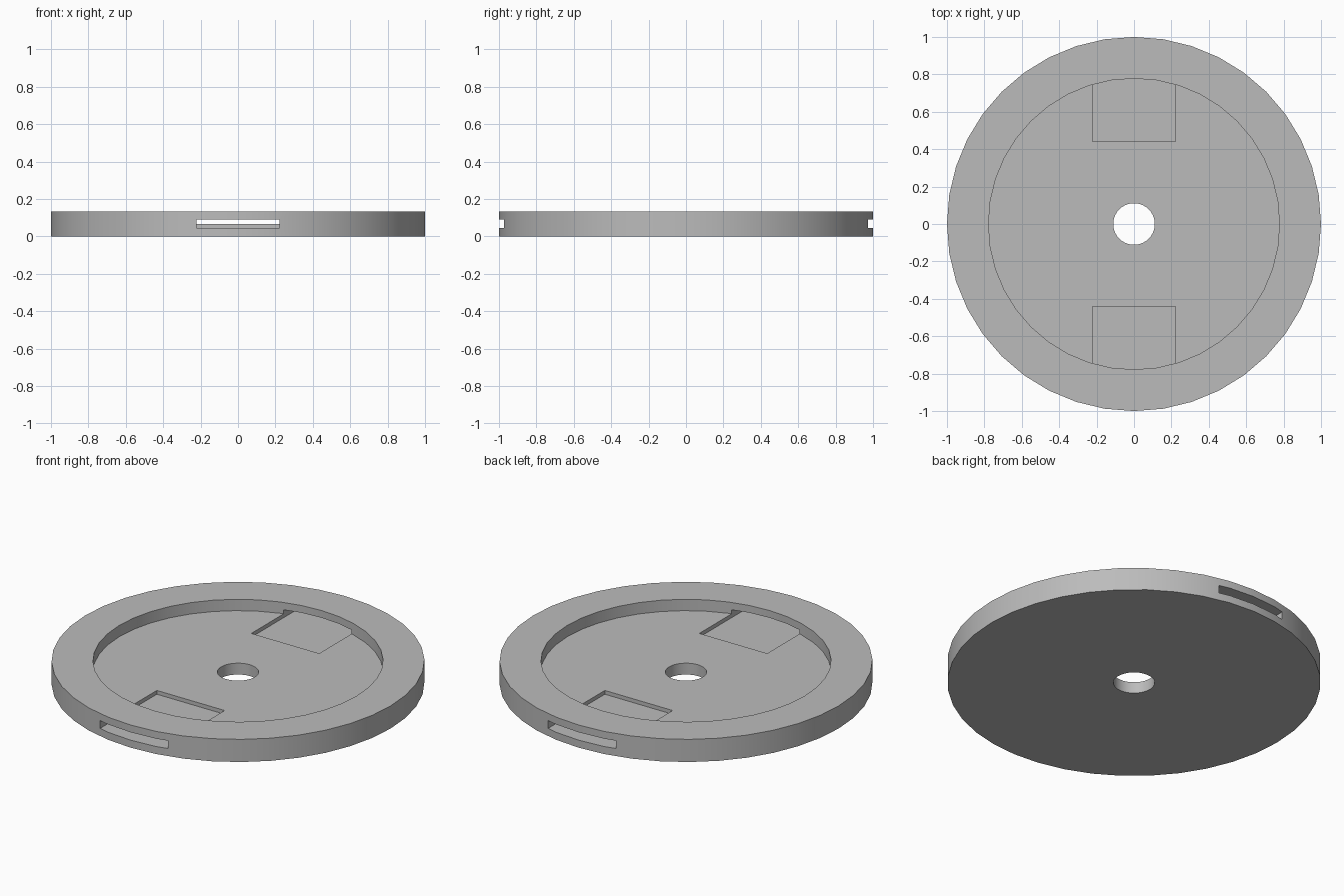
import bpy
import math

cube = bpy.data.objects.get("Cube")
if cube:
    bpy.data.objects.remove(cube, do_unlink=True)

HEIGHT, FLOOR = 0.134, 0.067
SIDES = 40

grey = bpy.data.materials.new("plain grey")
grey.use_nodes = True
colour = (0.5, 0.5, 0.5, 1)
grey.diffuse_color = colour
grey.node_tree.nodes["Principled BSDF"].inputs["Base Color"].default_value = colour


def cylinder(name, radius, bottom, top):
    bpy.ops.mesh.primitive_cylinder_add(
        vertices=SIDES, radius=radius, depth=top - bottom,
        location=(0, 0, (bottom + top) / 2))
    obj = bpy.context.object
    obj.name = name
    obj.data.materials.append(grey)
    return obj


def box(name, low, high):
    bpy.ops.mesh.primitive_cube_add(
        size=1, location=[(a + b) / 2 for a, b in zip(low, high)])
    obj = bpy.context.object
    obj.name = name
    obj.scale = [b - a for a, b in zip(low, high)]
    bpy.ops.object.transform_apply(location=False, rotation=False, scale=True)
    obj.data.materials.append(grey)
    return obj


def cut(target, cutter):
    mod = target.modifiers.new("cut", 'BOOLEAN')
    mod.operation = 'DIFFERENCE'
    mod.solver = 'EXACT'
    mod.object = cutter
    bpy.context.view_layer.objects.active = target
    bpy.ops.object.modifier_apply(modifier=mod.name)
    bpy.data.objects.remove(cutter, do_unlink=True)


# Round body
disc = cylinder("disc", 1, 0, HEIGHT)

# Shallow round recess and centre hole
cut(disc, cylinder("recess_cutter", 0.778, FLOOR, 1))
cut(disc, cylinder("hole_cutter", 0.111, -1, 1))

# Front and back slots running out through the rim
for side in (-1, 1):
    y = sorted((side * 0.442, side * 1.2))
    cut(disc, box("slot_cutter", (-0.222, y[0], 0.0445), (0.222, y[1], 0.091)))

# Smooth round walls with sharp edges
bpy.ops.object.select_all(action='DESELECT')
disc.select_set(True)
bpy.context.view_layer.objects.active = disc
bpy.ops.object.shade_smooth_by_angle(angle=math.radians(30))
